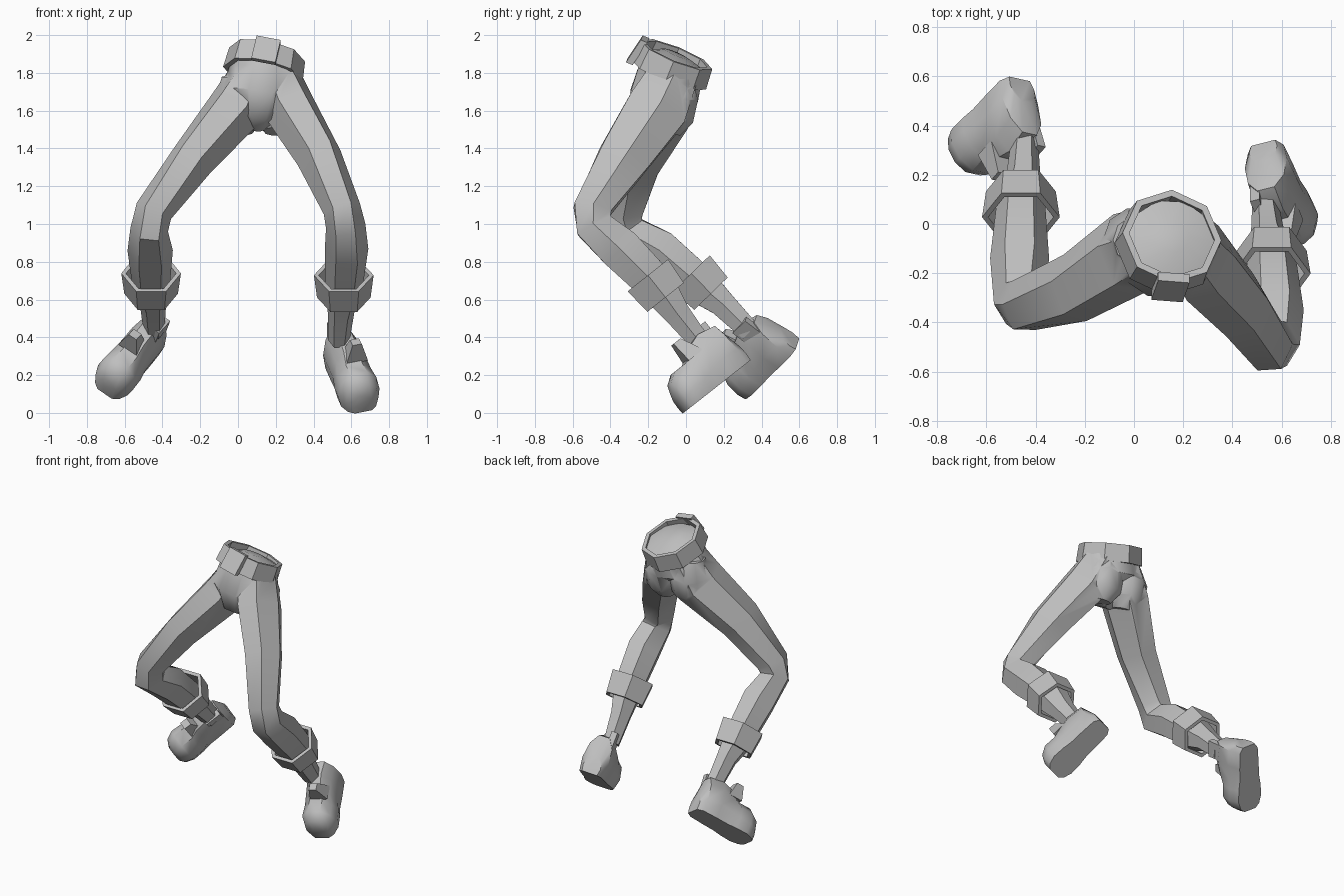
import bpy, bmesh, math
from mathutils import Vector

cube = bpy.data.objects.get("Cube")
if cube:
    bpy.data.objects.remove(cube, do_unlink=True)

grey = bpy.data.materials.new("plain_grey")
grey.use_nodes = True
grey.diffuse_color = (0.52, 0.52, 0.52, 1)
bsdf = next(n for n in grey.node_tree.nodes if n.type == 'BSDF_PRINCIPLED')
bsdf.inputs["Base Color"].default_value = grey.diffuse_color


def skin(name, rings, closed=False):
    """Bridge rings of points; cap both ends unless the rings form a loop."""
    bm = bmesh.new()
    loops = [[bm.verts.new(p) for p in ring] for ring in rings]
    n = len(loops[0])
    pairs = list(zip(loops, loops[1:]))
    if closed:
        pairs.append((loops[-1], loops[0]))
    else:
        bm.faces.new(loops[0])
        bm.faces.new(loops[-1])
    for a, b in pairs:
        for i in range(n):
            j = (i + 1) % n
            bm.faces.new((a[i], a[j], b[j], b[i]))
    bmesh.ops.recalc_face_normals(bm, faces=bm.faces)
    mesh = bpy.data.meshes.new(name)
    bm.to_mesh(mesh)
    bm.free()
    obj = bpy.data.objects.new(name, mesh)
    bpy.context.collection.objects.link(obj)
    mesh.materials.append(grey)
    return obj


def ring(center, axis, rx, ry, n):
    """Oval ring across an axis, with corners at its left and right ends."""
    d = Vector(axis).normalized()
    side = (Vector((1, 0, 0)) - d * d.x).normalized()
    fore = d.cross(side)
    angles = [2 * math.pi * i / n for i in range(n)]
    return [Vector(center) + side * rx * math.cos(a) + fore * ry * math.sin(a)
            for a in angles]


def limb(name, path, n):
    """Tapered tube; each path entry is x, y, z, width radius, depth radius."""
    pts = [Vector(p[:3]) for p in path]
    rings = []
    for i, p in enumerate(path):
        before = (pts[i] - pts[i - 1]).normalized() if i else Vector()
        after = (pts[i + 1] - pts[i]).normalized() if i + 1 < len(pts) else Vector()
        rings.append(ring(pts[i], before + after, p[3], p[4], n))
    return skin(name, rings)


def band(name, center, axis, height, r_low, r_high, wall, n):
    """Hollow ring such as a belt or cuff."""
    c, d = Vector(center), Vector(axis).normalized()
    lo, hi = c - d * height / 2, c + d * height / 2
    return skin(name, [ring(lo, d, r_low, r_low, n), ring(hi, d, r_high, r_high, n),
                       ring(hi, d, r_high - wall, r_high - wall, n),
                       ring(lo, d, r_low - wall, r_low - wall, n)], closed=True)


def finish(obj, angle=30):
    bpy.ops.object.select_all(action='DESELECT')
    obj.select_set(True)
    bpy.context.view_layer.objects.active = obj
    bpy.ops.object.shade_smooth_by_angle(angle=math.radians(angle))


# Trousers: domed waist, hips, seat and two bent legs fused together
trousers = limb("trousers", [
    (0.155, -0.05, 1.9, 0.07, 0.07), (0.15, -0.065, 1.865, 0.18, 0.175),
    (0.145, -0.085, 1.79, 0.2, 0.18), (0.12, -0.115, 1.68, 0.21, 0.19),
    (0.11, -0.115, 1.59, 0.13, 0.145), (0.1, -0.08, 1.52, 0.05, 0.07)], n=10)
parts = [limb("seat", [
    (x, -0.065, 1.78, 0.1, 0.1), (x, -0.06, 1.66, 0.14, 0.13),
    (x, -0.07, 1.56, 0.125, 0.115), (x, -0.095, 1.49, 0.07, 0.07)], n=10)
    for x in (0.015, 0.205)]
parts.append(limb("left_leg", [
    (0.21, -0.07, 1.78, 0.12, 0.15), (0.28, -0.16, 1.6, 0.14, 0.185),
    (0.43, -0.33, 1.35, 0.122, 0.155), (0.55, -0.495, 1.08, 0.1, 0.115),
    (0.57, -0.485, 0.99, 0.105, 0.115), (0.575, -0.35, 0.87, 0.115, 0.13),
    (0.56, -0.15, 0.67, 0.1, 0.115), (0.545, -0.05, 0.53, 0.07, 0.08),
    (0.535, 0.07, 0.38, 0.055, 0.063)], n=6))
parts.append(limb("right_leg", [
    (0.07, -0.07, 1.78, 0.12, 0.15), (-0.02, -0.12, 1.6, 0.15, 0.18),
    (-0.24, -0.26, 1.34, 0.12, 0.15), (-0.445, -0.33, 1.07, 0.1, 0.115),
    (-0.47, -0.32, 0.97, 0.1, 0.115), (-0.465, -0.14, 0.86, 0.12, 0.125),
    (-0.46, 0.07, 0.68, 0.1, 0.115), (-0.45, 0.19, 0.58, 0.07, 0.08),
    (-0.445, 0.34, 0.43, 0.055, 0.063)], n=6))
for part in parts:
    union = trousers.modifiers.new("fuse", 'BOOLEAN')
    union.operation, union.solver, union.object = 'UNION', 'EXACT', part
    bpy.context.view_layer.objects.active = trousers
    bpy.ops.object.modifier_apply(modifier=union.name)
    bpy.data.objects.remove(part, do_unlink=True)
finish(trousers, 40)

# Belt, tipped up at the front, and its slightly crooked buckle
belt_axis = Vector((0.2, 0.37, 0.91)).normalized()
belt_center = Vector((0.143, -0.072, 1.845))
finish(band("belt", belt_center, belt_axis, 0.115, 0.215, 0.205, 0.028, n=8))
across = (Vector((1, 0, 0)) - belt_axis * belt_axis.x).normalized()
out = across.cross(belt_axis)
corners = ((-0.06, -0.07), (0.07, -0.07), (0.07, 0.072), (-0.06, 0.072))
finish(skin("belt_buckle", [[belt_center + across * x + belt_axis * z + out * (r - z * 0.2)
                             for x, z in corners] for r in (0.18, 0.218)]))

# Flared six-sided cuffs below the calves
for name, center, axis in (("left_cuff", (0.56, -0.155, 0.67), (0, -0.62, 0.78)),
                           ("right_cuff", (-0.46, 0.08, 0.685), (0, -0.7, 0.72))):
    finish(band(name, center, axis, 0.15, 0.142, 0.158, 0.025, n=6))

# Boots: distance from heel, half width and height of each section
sections = ((0, 0.06, 0.12), (0.035, 0.09, 0.26), (0.14, 0.096, 0.28), (0.23, 0.098, 0.25),
            (0.29, 0.11, 0.2), (0.37, 0.115, 0.2), (0.425, 0.092, 0.165),
            (0.45, 0.055, 0.11))
outline = ((0.85, 0), (1, 0.35), (0.85, 0.75), (0.4, 1))
outline += tuple((-x, z) for x, z in reversed(outline))


def boot(name, heel, toe_dir, up, inner):
    heel = Vector(heel)
    f = Vector(toe_dir).normalized()
    u = Vector(up)
    u = (u - f * u.dot(f)).normalized()
    s = f.cross(u)

    def at(along, side, high):
        return heel + f * along + s * side + u * high

    finish(skin(name, [[at(a, w * x, h * z) for x, z in outline] for a, w, h in sections]), 40)
    # Pointed tongue in front of the ankle and a raised tab on the inner heel
    tongue = (((0.18, -0.06), (0.18, 0.06), (0.28, 0.06), (0.28, -0.06)), 0.2)
    tip = (((0.23, -0.025), (0.23, 0.025), (0.28, 0.025), (0.28, -0.025)), 0.32)
    finish(skin(name + "_tongue", [[at(a, b - inner * 0.02, h) for a, b in pts]
                                   for pts, h in (tongue, tip)]))
    base = ((0.04, 0.03), (0.04, 0.07), (0.15, 0.07), (0.15, 0.04))
    finish(skin(name + "_heel_tab", [[at(a, b * inner, h) for a, b in base]
                                     for h in (0.2, 0.31)]))


boot("left_boot", (0.525, 0.33, 0.27), (0.31, -0.75, -0.59), (0, -0.61, 0.79), 1)
boot("right_boot", (-0.465, 0.59, 0.365), (-0.53, -0.6, -0.58), (0.25, -0.7, 0.6), -1)
